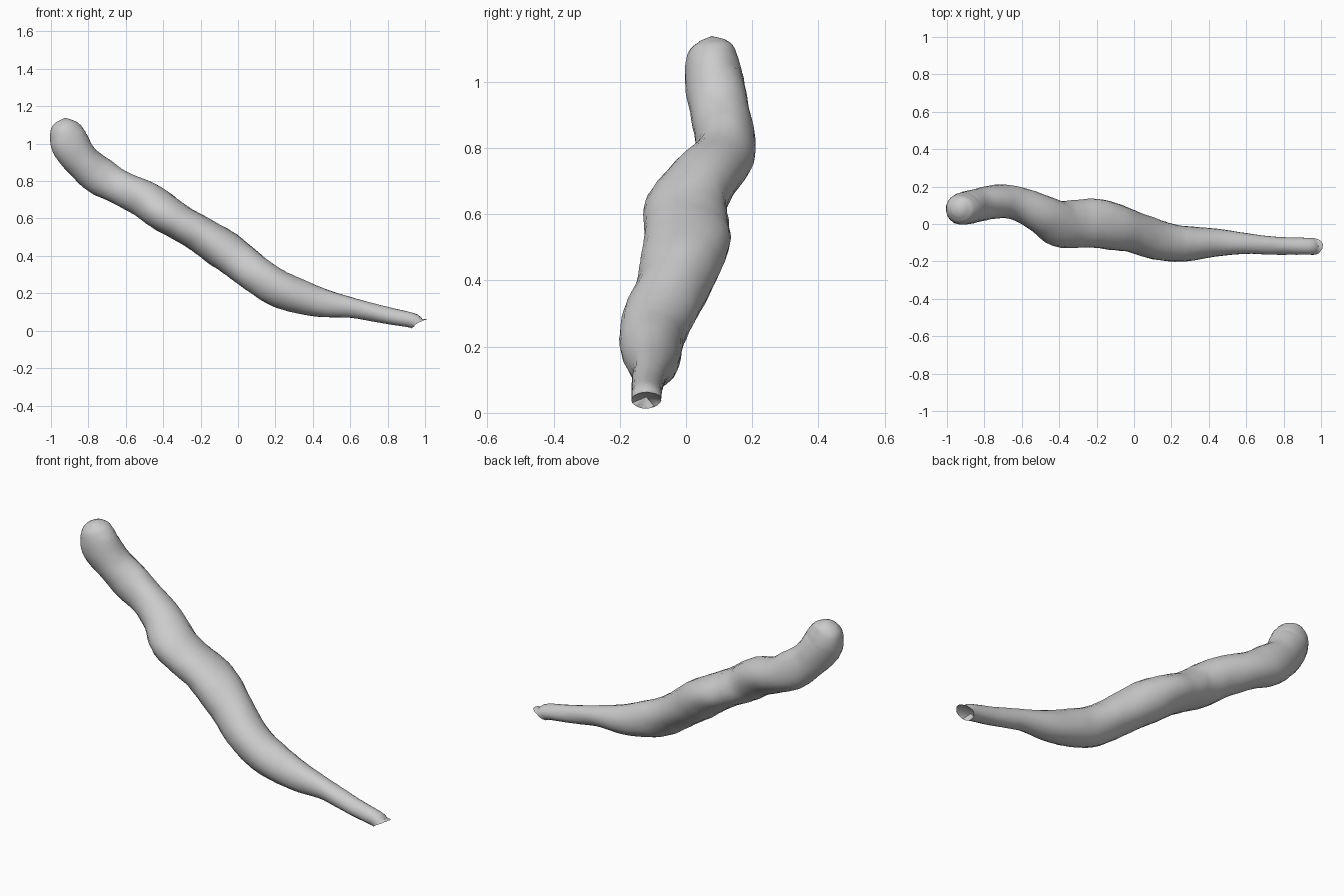
import bpy, bmesh, math, random
from mathutils import Vector

random.seed(4)
cube = bpy.data.objects.get("Cube")
if cube:
    bpy.data.objects.remove(cube)

SIDES, STEPS = 20, 4

# Stations along the root: x, y, z, half width, half thickness
stations = [
    (-.937, .078, 1.122, .040, .040), (-.930, .080, 1.095, .070, .074),
    (-.915, .081, 1.045, .084, .096), (-.893, .085, .990, .088, .104),
    (-.830, .103, .905, .088, .096), (-.740, .120, .825, .090, .102),
    (-.630, .110, .765, .090, .092), (-.500, .055, .705, .103, .100),
    (-.400, .005, .632, .124, .102), (-.300, .000, .570, .129, .095),
    (-.200, .002, .515, .131, .097), (-.100, -.015, .450, .124, .106),
    (0, -.043, .375, .110, .103), (.100, -.080, .300, .108, .099),
    (.200, -.100, .235, .100, .099), (.300, -.103, .192, .092, .094),
    (.440, -.100, .150, .075, .078), (.600, -.105, .125, .055, .055),
    (.700, -.112, .103, .050, .049), (.800, -.117, .080, .047, .045),
    (.930, -.120, .055, .045, .040), (.956, -.120, .038, .045, .040),
]


def blend(a, b, c, d, t):
    """Smooth curve from b to c."""
    return .5 * (2 * b + (c - a) * t + (2 * a - 5 * b + 4 * c - d) * t * t
                 + (3 * b - a - 3 * c + d) * t ** 3)


# Refine the stations into a smooth path
path = []
last = len(stations) - 1
for i in range(last):
    four = [stations[min(max(i + k, 0), last)] for k in (-1, 0, 1, 2)]
    for s in range(STEPS):
        path.append([blend(*v, s / STEPS) for v in zip(*four)])
path.append(list(stations[-1]))

# Sweep lumpy oval rings along the path
bm = bmesh.new()
rings = []
for i, (x, y, z, wide, thick) in enumerate(path):
    a, b = path[max(i - 1, 0)], path[min(i + 1, len(path) - 1)]
    along = (Vector(b[:3]) - Vector(a[:3])).normalized()
    side = along.cross(Vector((0, 0, 1))).normalized()
    up = side.cross(along)
    ring = []
    for k in range(SIDES):
        ang = math.tau * k / SIDES
        lump = 1 + .02 * math.sin(3 * ang + i * .45) + random.uniform(-.012, .012)
        offset = side * wide * math.cos(ang) + up * thick * math.sin(ang)
        ring.append(bm.verts.new(Vector((x, y, z)) + offset * lump))
    rings.append(ring)


def bridge(r, q):
    for k in range(SIDES):
        j = (k + 1) % SIDES
        bm.faces.new((r[k], r[j], q[j], q[k]))


def fan(ring, tip):
    point = bm.verts.new(tip)
    for k in range(SIDES):
        bm.faces.new((ring[k], ring[(k + 1) % SIDES], point))


for r, q in zip(rings, rings[1:]):
    bridge(r, q)

# Domed thick end and hollow broken thin end
fan(rings[0], (-.925, .078, 1.138))
broken = rings[-1]
for k, v in enumerate(broken):
    v.co.x += .022 * max(0, math.sin(math.tau * k / SIDES)) + random.uniform(-.005, .005)
fan(broken, (.925, -.12, .048))

bmesh.ops.recalc_face_normals(bm, faces=bm.faces)
mesh = bpy.data.meshes.new("root")
bm.to_mesh(mesh)
bm.free()
root = bpy.data.objects.new("root", mesh)
bpy.context.collection.objects.link(root)

# Plain grey surface
grey = bpy.data.materials.new("plain grey")
grey.use_nodes = True
colour = (.6, .6, .6, 1)
grey.diffuse_color = colour
grey.node_tree.nodes["Principled BSDF"].inputs["Base Color"].default_value = colour
mesh.materials.append(grey)

bpy.context.view_layer.objects.active = root
root.select_set(True)
bpy.ops.object.shade_smooth_by_angle(angle=math.radians(45))
